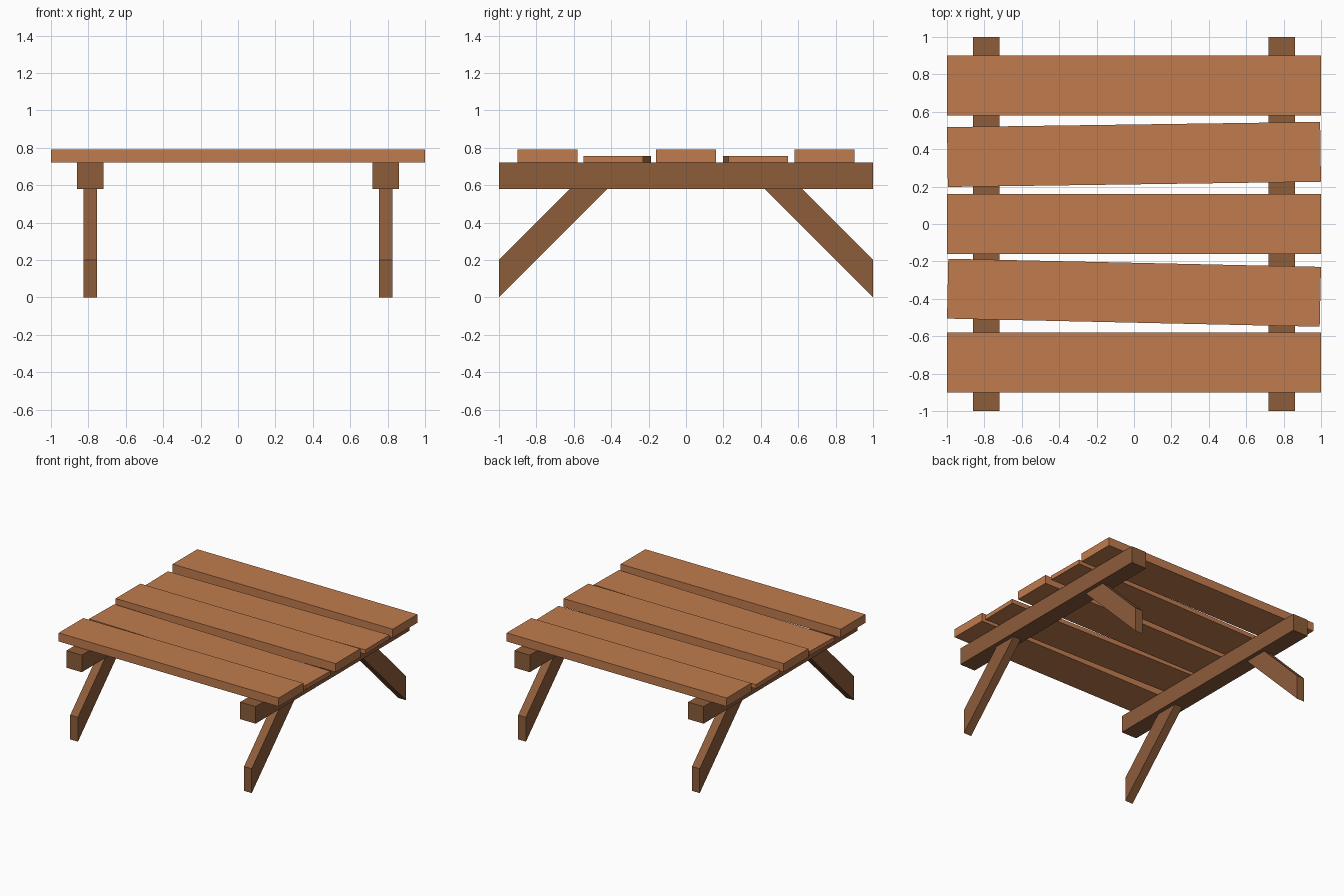
import bpy, bmesh, math

if "Cube" in bpy.data.objects:
    bpy.data.objects.remove(bpy.data.objects["Cube"])


def material(name, color):
    m = bpy.data.materials.new(name)
    m.diffuse_color = color
    m.use_nodes = True
    m.node_tree.nodes["Principled BSDF"].inputs["Base Color"].default_value = m.diffuse_color
    return m


plank_wood = material("plank wood", (0.53, 0.20, 0.075, 1))
frame_wood = material("frame wood", (0.27, 0.107, 0.042, 1))


def finish(name, bm, mat):
    bmesh.ops.recalc_face_normals(bm, faces=bm.faces)
    mesh = bpy.data.meshes.new(name)
    bm.to_mesh(mesh)
    bm.free()
    mesh.materials.append(mat)
    ob = bpy.data.objects.new(name, mesh)
    bpy.context.collection.objects.link(ob)
    return ob


def box(name, size, loc, mat, turn=0):
    bm = bmesh.new()
    bmesh.ops.create_cube(bm, size=1)
    bmesh.ops.scale(bm, vec=size, verts=bm.verts)
    ob = finish(name, bm, mat)
    ob.location = loc
    ob.rotation_euler.z = math.radians(turn)
    return ob


def extrude_x(name, profile, x, width, mat):
    bm = bmesh.new()
    face = bm.faces.new([bm.verts.new((x - width / 2, y, z)) for y, z in profile])
    new = bmesh.ops.extrude_face_region(bm, geom=[face])["geom"]
    bmesh.ops.translate(bm, vec=(width, 0, 0),
                        verts=[v for v in new if isinstance(v, bmesh.types.BMVert)])
    return finish(name, bm, mat)


# Thick straight planks
for name, y in (("front", -0.74), ("middle", 0), ("back", 0.74)):
    box(name + "_plank", (2, 0.32, 0.07), (0, y, 0.755), plank_wood)

# Thin planks, laid slightly askew
box("thin_plank_front", (1.993, 0.32, 0.035), (0, -0.3675, 0.7375), plank_wood, -1.25)
box("thin_plank_back", (1.995, 0.32, 0.035), (0, 0.372, 0.7375), plank_wood, 0.8)

# Cross beams with splayed legs, feet cut vertically
for side, x in (("left", -0.79), ("right", 0.79)):
    box(side + "_beam", (0.14, 2, 0.14), (x, 0, 0.65), frame_wood)
    for end, s in (("front", -1), ("back", 1)):
        profile = [(s * 0.42, 0.58), (s * 0.62, 0.58), (s, 0.2), (s, 0)]
        extrude_x(f"{end}_{side}_leg", profile, x, 0.07, frame_wood)
